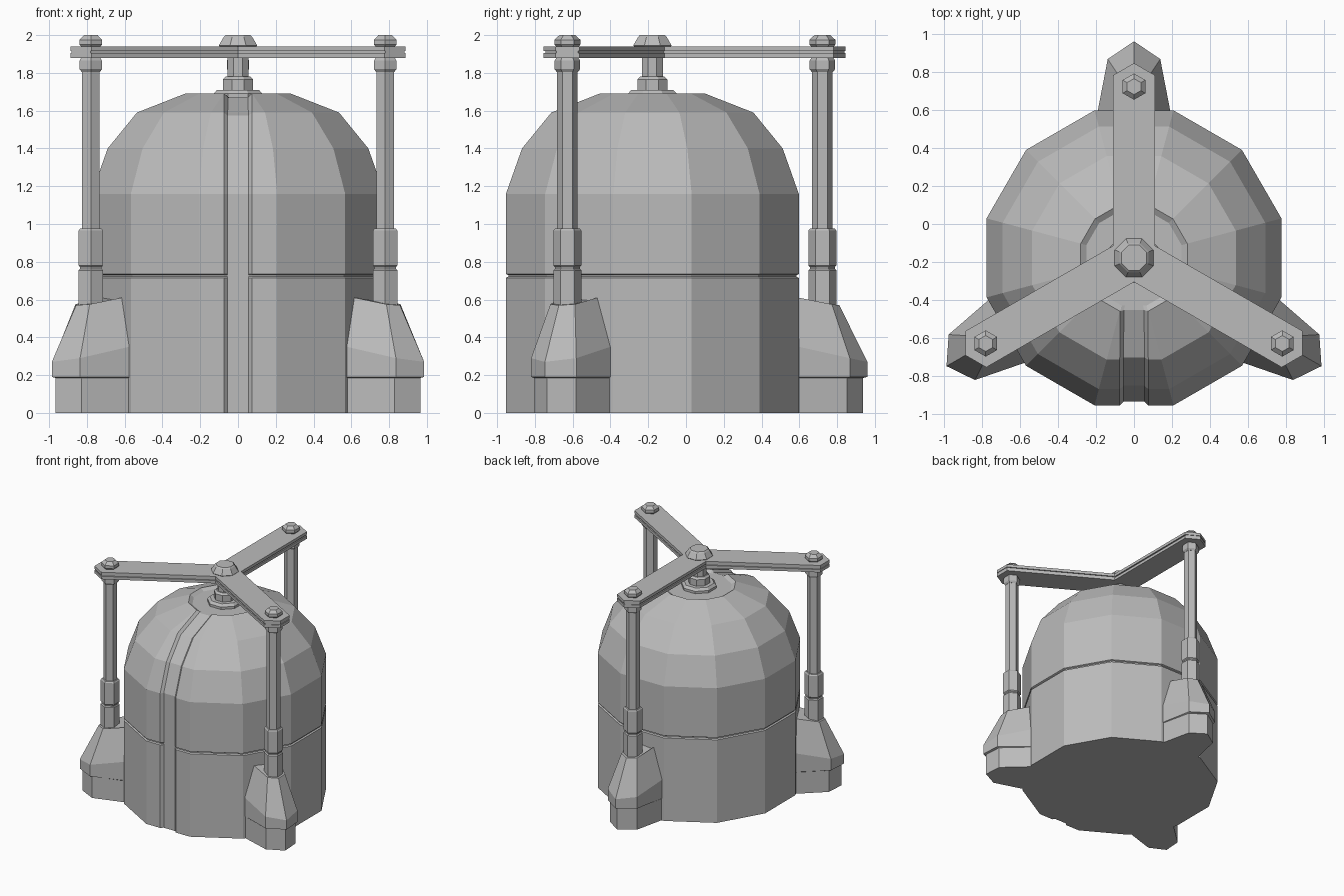
import bpy, bmesh, math
from math import cos, sin, tan, radians, pi

old = bpy.data.objects.get("Cube")
if old:
    bpy.data.objects.remove(old, do_unlink=True)

steel = bpy.data.materials.new("grey steel")
steel.use_nodes = True
GREY = (0.5, 0.5, 0.5, 1)
steel.diffuse_color = GREY
steel.node_tree.nodes["Principled BSDF"].inputs["Base Color"].default_value = GREY

CENTRE_Y = -0.178
ARMS = {"back": radians(90), "right": radians(210), "left": radians(330)}


def loft(name, rings, turn=0.0):
    """Skin equal-length rings of points, capped, turned about the tank axis."""
    bm = bmesh.new()
    loops = [[bm.verts.new(p) for p in ring] for ring in rings]
    for low, high in zip(loops, loops[1:]):
        for i in range(len(low)):
            j = (i + 1) % len(low)
            bm.faces.new((low[i], low[j], high[j], high[i]))
    bm.faces.new(loops[0][::-1])
    bm.faces.new(loops[-1])
    bmesh.ops.recalc_face_normals(bm, faces=bm.faces[:])
    mesh = bpy.data.meshes.new(name)
    bm.to_mesh(mesh)
    bm.free()
    mesh.materials.append(steel)
    obj = bpy.data.objects.new(name, mesh)
    obj.location.y = CENTRE_Y
    obj.rotation_euler.z = turn
    bpy.context.collection.objects.link(obj)
    return obj


def turned(name, profile, sides, x=0.0, turn=0.0, phase=0.0):
    """Faceted post from (radius, height) pairs."""
    angles = [2 * pi * i / sides + phase for i in range(sides)]
    loft(name, [[(x + r * cos(a), r * sin(a), z) for a in angles]
                for r, z in profile], turn)


# Tank: twelve-sided dome with a waist groove and a front channel
def tank_ring(apothem, z, floor, drop):
    radius = apothem / cos(pi / 12)
    corners = [radians(-75 + 30 * i) for i in range(12)]
    ring = [(radius * cos(a), radius * sin(a), z) for a in corners]
    half = min(0.075, apothem * tan(pi / 12) * 0.97)
    inner = half * 0.73
    return ring + [(-half, -apothem, z), (-inner, -floor, z - drop),
                   (inner, -floor, z - drop), (half, -apothem, z)]


WALL = 0.775
BED = WALL - 0.02
loft("tank", [tank_ring(*r) for r in (
    (WALL, 0, BED, 0), (WALL, 0.715, BED, 0),
    (WALL - 0.012, 0.721, BED, 0), (WALL - 0.012, 0.729, BED, 0),
    (WALL, 0.735, BED, 0), (WALL, 1.16, BED, 0),
    (0.69, 1.4, 0.672, 0.008), (0.535, 1.59, 0.523, 0.016),
    (0.28, 1.69, 0.275, 0.02), (0.25, 1.67, 0.249, 0))])

# Centre post, its collar and cap
turned("post_collar", [(0.14, 1.66), (0.14, 1.69), (0.12, 1.71), (0.086, 1.71),
                       (0.086, 1.765), (0.07, 1.78)], 8, phase=pi / 8)
turned("centre_post", [(0.06, 1.76), (0.06, 1.89)], 8, phase=pi / 8)
turned("post_cap", [(0.095, 1.93), (0.11, 1.945), (0.082, 1.99), (0.072, 2.0)],
       8, phase=pi / 8)


# Three-armed top frame with a groove around its edge
def frame_ring(w, z):
    outline = [(w / tan(pi / 3), -w), (0.96, -w),
               (0.96 + w * tan(pi / 6), 0), (0.96, w)]
    return [(x * cos(a) - y * sin(a), x * sin(a) + y * cos(a), z)
            for a in ARMS.values() for x, y in outline]


loft("top_frame", [frame_ring(w, z) for w, z in (
    (0.11, 1.88), (0.11, 1.905), (0.1, 1.905), (0.1, 1.915),
    (0.11, 1.915), (0.11, 1.94))])


# Foot section: point, shoulders and root, with a height for each
def foot_ring(tip, shoulder, width, root, z_tip, z_shoulder, z_root):
    side = [(shoulder, width, z_shoulder), (0.775, root, z_root),
            (0.6, root, z_root)]
    return ([(tip, 0, z_tip)] + side
            + [(x, -y, z) for x, y, z in reversed(side)])


BASE = (1.115, 1.03, 0.128, 0.185)
FULL = (1.138, 1.045, 0.138, 0.19)
ROD_X = 0.9
for place, turn in ARMS.items():
    loft(place + "_foot", [
        foot_ring(*BASE, 0, 0, 0), foot_ring(*BASE, 0.185, 0.185, 0.185),
        foot_ring(*FULL, 0.19, 0.19, 0.19), foot_ring(*FULL, 0.27, 0.29, 0.35),
        foot_ring(0.99, 0.95, 0.075, 0.11, 0.57, 0.575, 0.61)], turn)
    turned(place + "_sleeve", [
        (0.074, 0.55), (0.074, 0.755), (0.066, 0.763), (0.066, 0.772),
        (0.074, 0.78), (0.074, 0.965), (0.066, 0.975)], 6, ROD_X, turn)
    turned(place + "_rod", [(0.054, 0.96), (0.054, 1.82)], 6, ROD_X, turn)
    turned(place + "_nut", [(0.056, 1.805), (0.068, 1.82), (0.068, 1.865),
                            (0.058, 1.88)], 6, ROD_X, turn)
    turned(place + "_bolt", [(0.058, 1.938), (0.069, 1.95), (0.069, 1.975),
                             (0.042, 2.0)], 6, ROD_X, turn)
